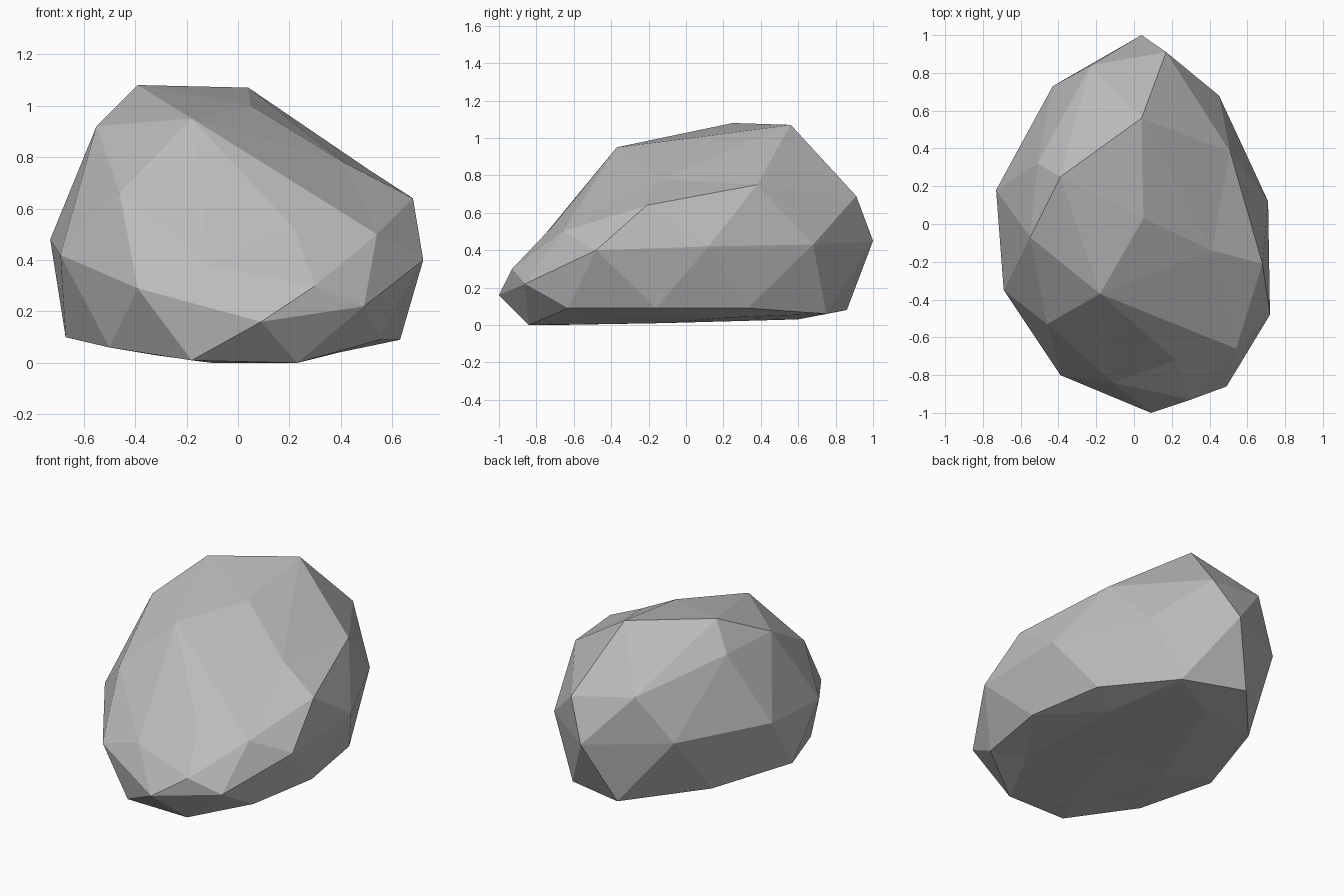
import bpy
import bmesh
from mathutils import Vector

default_cube = bpy.data.objects.get("Cube")
if default_cube:
    bpy.data.objects.remove(default_cube, do_unlink=True)

# Corner points of the boulder, ring by ring, in metres
crown = [(.04, .56, 1.07), (-.39, .25, 1.08), (-.18, -.37, .95), (.05, .03, 1)]
shoulder = [(.17, .91, .69), (.51, .38, .75), (.68, -.21, .64), (.54, -.66, .5),
            (-.46, -.53, .66), (-.55, -.07, .92), (-.51, .32, .91), (-.23, .84, .76)]
girth = [(.04, 1, .45), (.45, .68, .43), (.71, .12, .42), (.72, -.48, .4),
         (.49, -.86, .22), (.3, -.93, .3), (.09, -1, .16), (-.39, -.8, .29),
         (-.69, -.35, .42), (-.73, .18, .48), (-.43, .73, .48)]
foot = [(.23, -.84, 0), (.55, -.63, .09), (.63, -.16, .09), (.55, .33, .09),
        (.27, .75, .06), (-.12, .86, .08), (-.49, .44, .1), (-.67, -.11, .1),
        (-.5, -.54, .06), (-.18, -.85, .01)]
# Shallow dents on the front slope and on the underside
slope_dents = [(.22, -.72, .52), (.41, -.14, .78), (-.11, -.84, .38)]
base_dents = [(.39, -.5, .04), (.37, .23, .04), (-.04, .6, .03),
              (.06, -.12, .01), (-.32, -.12, .03), (-.1, -.7, 0)]


def skin_points(bm, ridges, dents, push):
    """Wrap a faceted skin round the points; dents are raised while wrapping,
    then lowered to their real place so that they keep their own facets."""
    centre = Vector((0, 0, .5))
    for point in ridges:
        bm.verts.new(point)
    lowered = []
    for point in map(Vector, dents):
        raised = point + (point - centre).normalized() * push
        lowered.append((bm.verts.new(raised), point))
    hull = bmesh.ops.convex_hull(bm, input=bm.verts[:])
    for vert, point in lowered:
        if vert.is_valid:
            vert.co = point
    unused = [v for v in bm.verts if not v.link_faces]
    bmesh.ops.delete(bm, geom=unused, context='VERTS')
    bmesh.ops.recalc_face_normals(bm, faces=bm.faces[:])


def flat_material(name, colour):
    material = bpy.data.materials.new(name)
    material.use_nodes = True
    material.diffuse_color = colour
    shader = next(n for n in material.node_tree.nodes if n.type == 'BSDF_PRINCIPLED')
    shader.inputs["Base Color"].default_value = colour
    shader.inputs["Roughness"].default_value = .9
    return material


# Boulder: one closed, flat-shaded low-poly stone
bm = bmesh.new()
skin_points(bm, crown + shoulder + girth + foot, slope_dents + base_dents, .06)
mesh = bpy.data.meshes.new("boulder")
bm.to_mesh(mesh)
bm.free()
mesh.materials.append(flat_material("stone grey", (.5, .5, .5, 1)))
boulder = bpy.data.objects.new("boulder", mesh)
bpy.context.scene.collection.objects.link(boulder)
